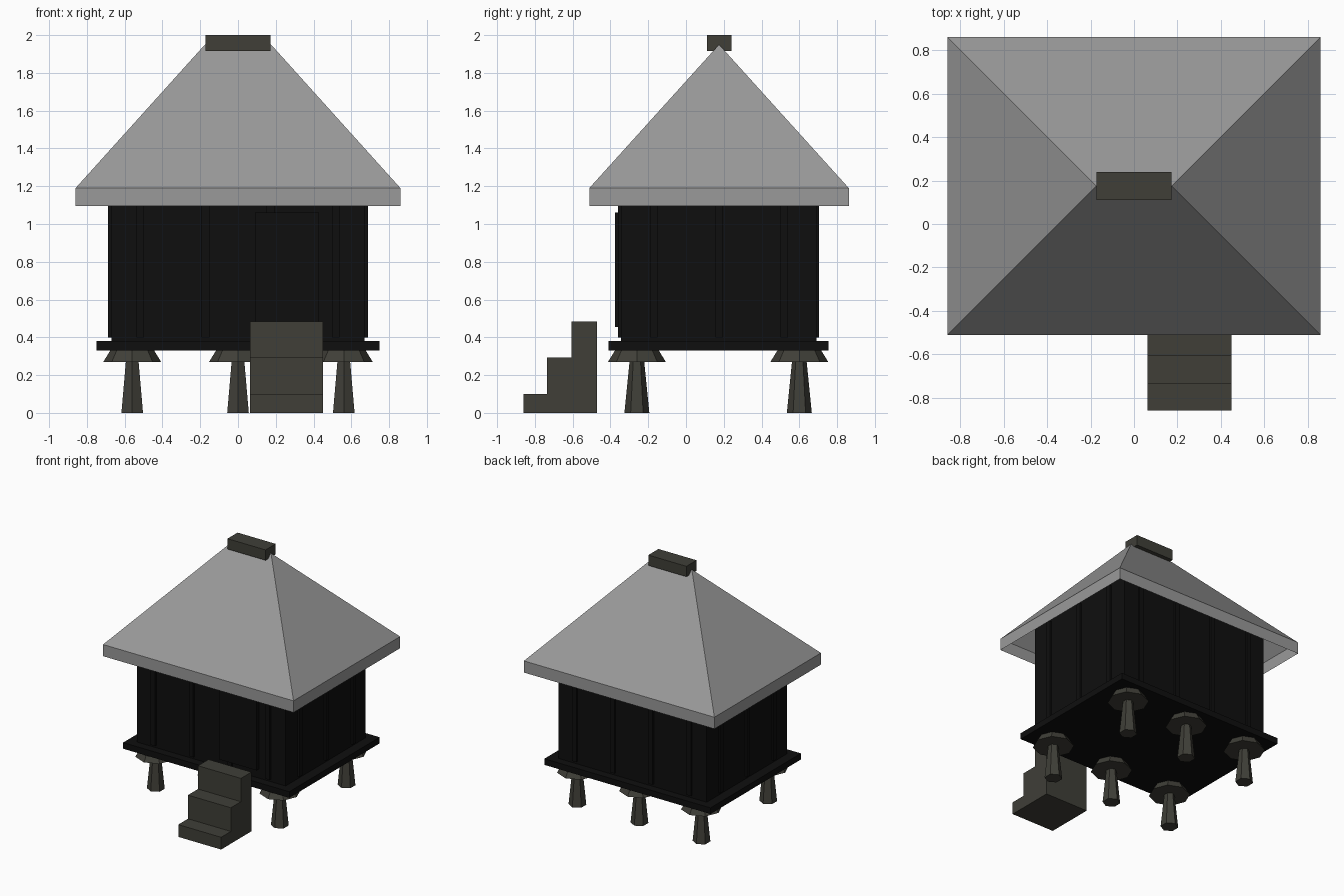
import bpy, bmesh, math

if "Cube" in bpy.data.objects:
    bpy.data.objects.remove(bpy.data.objects["Cube"])

CY = 0.175  # centre of the building in y


def material(name, rgb):
    m = bpy.data.materials.new(name)
    m.diffuse_color = (*rgb, 1)
    m.use_nodes = True
    m.node_tree.nodes["Principled BSDF"].inputs["Base Color"].default_value = m.diffuse_color
    return m


THATCH = material("roof_grey", (0.32, 0.32, 0.32))
STONE = material("dark_stone", (0.050, 0.049, 0.039))
TIMBER = material("black_timber", (0.0045, 0.0045, 0.0045))


def make(name, verts, faces, mat, fix_normals=True):
    me = bpy.data.meshes.new(name)
    me.from_pydata(verts, [], faces)
    if fix_normals:
        bm = bmesh.new()
        bm.from_mesh(me)
        bmesh.ops.recalc_face_normals(bm, faces=bm.faces)
        bm.to_mesh(me)
        bm.free()
    me.materials.append(mat)
    ob = bpy.data.objects.new(name, me)
    bpy.context.collection.objects.link(ob)
    return ob


def box(name, x, y, z, mat):
    verts = [(a, b, c) for a in x for b in y for c in z]
    faces = [(0, 1, 3, 2), (4, 6, 7, 5), (0, 4, 5, 1),
             (2, 3, 7, 6), (0, 2, 6, 4), (1, 5, 7, 3)]
    return make(name, verts, faces, mat)


def frustum(name, x, y, z0, z1, r0, r1, sides, mat):
    verts = []
    for r, z in ((r0, z0), (r1, z1)):
        for i in range(sides):
            a = math.pi / 2 + math.tau * i / sides
            verts.append((x + r * math.cos(a), y + r * math.sin(a), z))
    faces = [(i, (i + 1) % sides, sides + (i + 1) % sides, sides + i)
             for i in range(sides)]
    faces += [tuple(reversed(range(sides))), tuple(range(sides, 2 * sides))]
    return make(name, verts, faces, mat)


# Mushroom-shaped support stones: tapered shaft and wide cap
for x in (-0.56, 0, 0.56):
    for y in (-0.26, 0.60):
        frustum("support_shaft", x, y, 0, 0.28, 0.066, 0.038, 6, STONE)
        frustum("support_cap", x, y, 0.27, 0.332, 0.153, 0.115, 8, STONE)

# Floor platform and wall core
box("floor_platform", (-0.75, 0.75), (-0.41, 0.755), (0.33, 0.38), TIMBER)
box("walls", (-0.67, 0.67), (-0.343, 0.69), (0.38, 1.27), TIMBER)

# Cover battens over the wall joints
Z = (0.40, 1.25)
for x in (-0.517, -0.172, 0.172, 0.517):
    box("front_batten", (x - 0.02, x + 0.02), (-0.36, -0.34), Z, TIMBER)
    box("back_batten", (x - 0.02, x + 0.02), (0.685, 0.705), Z, TIMBER)
for y in (CY - 0.345, CY, CY + 0.345):
    for s in (-1, 1):
        xs = sorted((s * 0.665, s * 0.687))
        box("side_batten", xs, (y - 0.02, y + 0.02), Z, TIMBER)

# Door above the steps
box("door", (0.09, 0.43), (-0.375, -0.34), (0.455, 1.06), TIMBER)

# Hollow hipped roof with a vertical eave band
W, D, R = 0.86, 0.687, 0.175
corners = [(-W, CY - D), (W, CY - D), (W, CY + D), (-W, CY + D)]
verts = [(x, y, z) for z in (1.095, 1.19) for x, y in corners]
verts += [(-R, CY, 1.95), (R, CY, 1.95)]
faces = [(i, (i + 1) % 4, 4 + (i + 1) % 4, 4 + i) for i in range(4)]
faces += [(4, 5, 9, 8), (5, 6, 9), (6, 7, 8, 9), (7, 4, 8)]
make("roof", verts, faces, THATCH, fix_normals=False)

# Ridge cap
box("ridge_cap", (-0.172, 0.172), (0.11, 0.24), (1.915, 2.0), STONE)

# Entrance steps, an extruded stair profile
profile = [(-0.86, 0), (-0.86, 0.10), (-0.735, 0.10), (-0.735, 0.293),
           (-0.605, 0.293), (-0.605, 0.483), (-0.47, 0.483), (-0.47, 0)]
n = len(profile)
verts = [(x, y, z) for x in (0.063, 0.45) for y, z in profile]
faces = [tuple(range(n)), tuple(range(2 * n - 1, n - 1, -1))]
faces += [(i, (i + 1) % n, n + (i + 1) % n, n + i) for i in range(n)]
make("entrance_steps", verts, faces, STONE)
